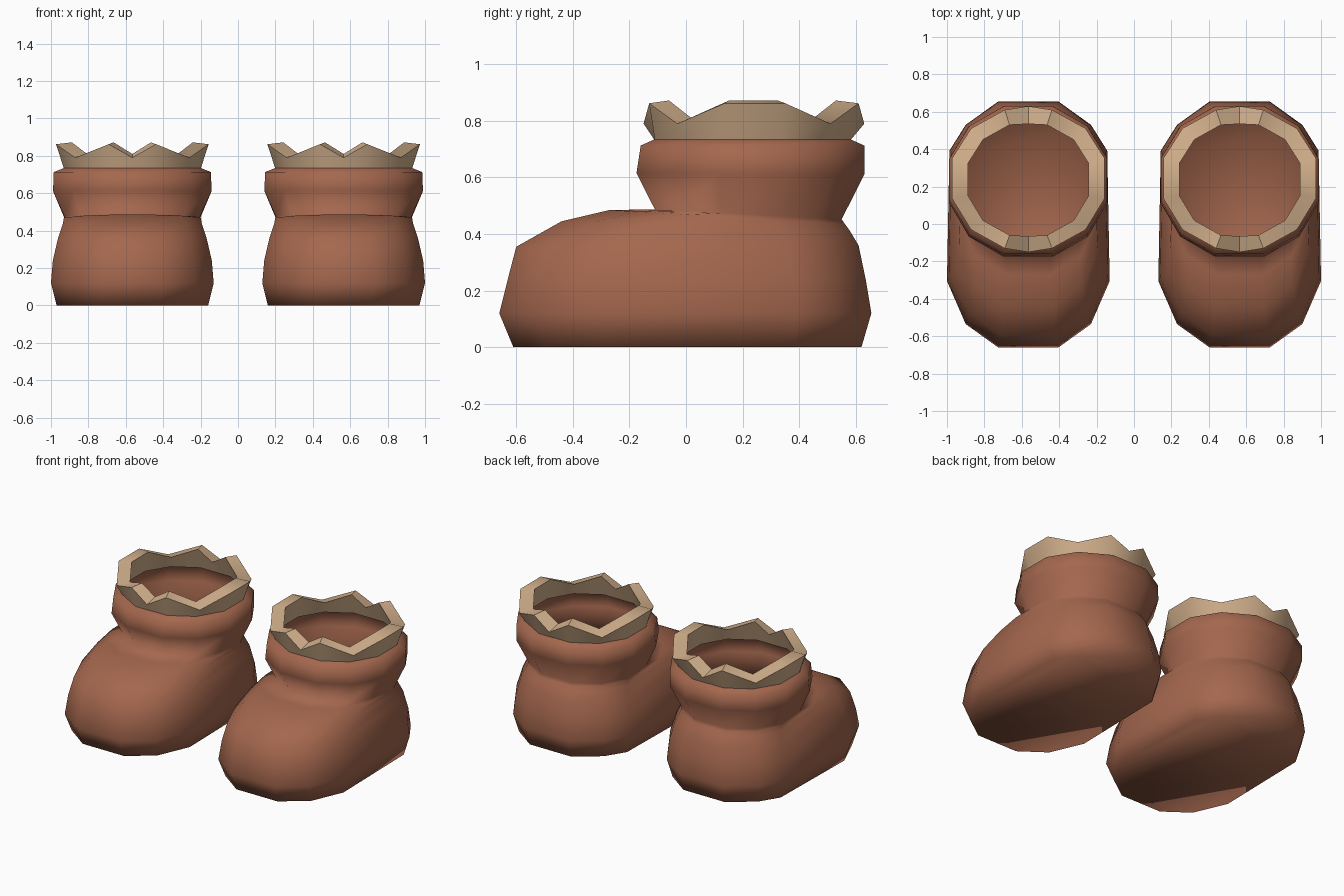
import bpy, bmesh, math

if "Cube" in bpy.data.objects:
    bpy.data.objects.remove(bpy.data.objects["Cube"])

# Half outlines (front to back): relative half width and relative position along y
LONG_U, LONG_T = (.37, .77, 1, .97, .77, .37), (0, .095, .27, .80, .905, 1)
ROUND_U, ROUND_T = (.31, .75, 1, 1, .75, .31), (0, .134, .36, .65, .866, 1)


def material(name, colour):
    m = bpy.data.materials.new(name)
    m.diffuse_color = (*colour, 1)
    m.use_nodes = True
    m.node_tree.nodes["Principled BSDF"].inputs["Base Color"].default_value = m.diffuse_color
    return m


leather = material("brown_leather", (.37, .135, .075))
fur = material("tan_fur", (.644, .434, .262))


def ring(cx, half, yf, yb, zf, zb, s):
    """Closed 12-sided ring; s blends from the long foot outline to the round one."""
    side = []
    for lu, lt, ru, rt in zip(LONG_U, LONG_T, ROUND_U, ROUND_T):
        u, t = lu + (ru - lu) * s, lt + (rt - lt) * s
        side.append((u * half, yf + (yb - yf) * t, zf + (zb - zf) * t))
    return ([(cx + x, y, z) for x, y, z in side] +
            [(cx - x, y, z) for x, y, z in reversed(side)])


def loft(name, rings, mat, cap_first=False, closed=False, angle=180):
    bm = bmesh.new()
    loops = [[bm.verts.new(p) for p in r] for r in rings]
    pairs = list(zip(loops, loops[1:]))
    if closed:
        pairs.append((loops[-1], loops[0]))
    n = len(loops[0])
    for a, b in pairs:
        for i in range(n):
            j = (i + 1) % n
            bm.faces.new((a[i], a[j], b[j], b[i]))
    if cap_first:
        bm.faces.new(loops[0][::-1])
    if closed:
        bmesh.ops.recalc_face_normals(bm, faces=bm.faces[:])
    me = bpy.data.meshes.new(name)
    bm.to_mesh(me)
    bm.free()
    me.materials.append(mat)
    ob = bpy.data.objects.new(name, me)
    bpy.context.collection.objects.link(ob)
    bpy.ops.object.select_all(action='DESELECT')
    ob.select_set(True)
    bpy.context.view_layer.objects.active = ob
    bpy.ops.object.shade_smooth_by_angle(angle=math.radians(angle))


def fur_ring(cx, half, yf, yb, high, low, bulge):
    """12-sided ring plus a middle point at front and back, with zigzag heights."""
    pts = ring(cx, half, yf, yb, 0, 0, 1)
    heights = (high, low, high, high, low, high) * 2
    pts = [(x, y, h) for (x, y, _), h in zip(pts, heights)]
    pts.insert(6, (cx, yb + bulge, low))
    pts.insert(0, (cx, yf - bulge, low))
    return pts


# half width, y front, y back, z front, z back, roundness
BOOT = [
    (.405, -.61, .62, 0, 0, 0),          # sole
    (.435, -.66, .655, .12, .12, 0),     # widest part of the foot
    (.425, -.63, .635, .24, .24, 0),
    (.398, -.60, .61, .355, .36, .1),    # toe edge
    (.372, -.44, .58, .445, .41, .3),    # top of the toe
    (.366, -.27, .562, .485, .435, .65),
    (.362, -.11, .55, .487, .452, 1),    # neck
    (.424, -.175, .63, .615, .61, 1),    # collar
    (.42, -.16, .63, .713, .713, 1),
    (.365, -.11, .58, .735, .735, 1),    # collar lip
]

for label, cx in (("left", -.565), ("right", .565)):
    loft(label + "_boot", [ring(cx, *r) for r in BOOT], leather, cap_first=True)
    # Flared fur trim with a zigzag top
    loft(label + "_fur_trim", [
        fur_ring(cx, .365, -.11, .58, .73, .73, 0),
        fur_ring(cx, .408, -.13, .61, .862, .79, .02),
        fur_ring(cx, .323, -.06, .53, .872, .81, .005),
        fur_ring(cx, .355, -.10, .57, .73, .73, 0),
    ], fur, closed=True, angle=50)
